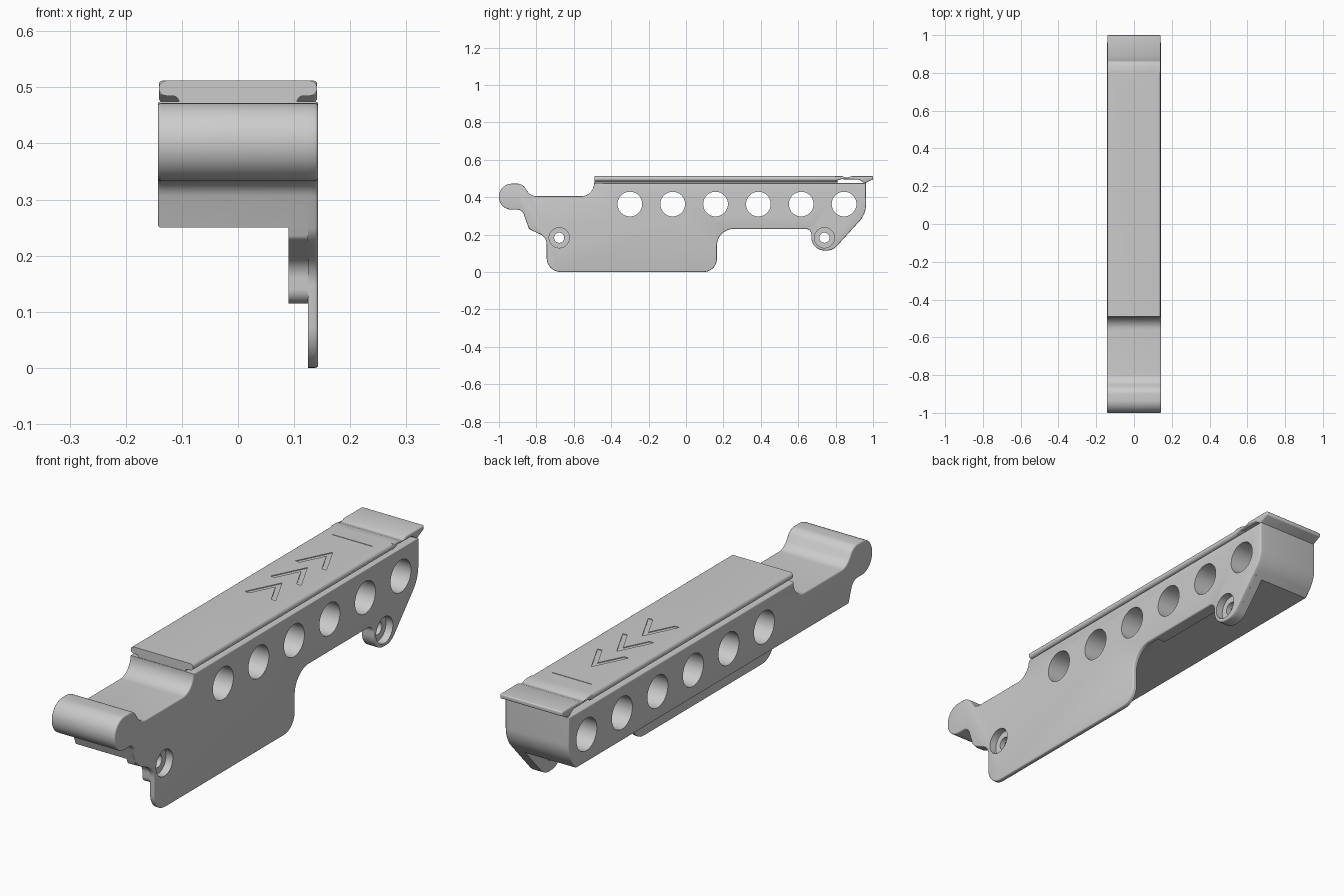
import bpy, bmesh, math
from mathutils import Vector, Matrix

if "Cube" in bpy.data.objects:
    bpy.data.objects.remove(bpy.data.objects["Cube"], do_unlink=True)

grey = bpy.data.materials.new("plain_grey")
grey.use_nodes = True
GREY = (0.6, 0.6, 0.6, 1)
grey.diffuse_color = GREY
grey.node_tree.nodes["Principled BSDF"].inputs["Base Color"].default_value = GREY

PLACE = {"X": lambda u, v, w: (w, u, v),
         "Y": lambda u, v, w: (u, w, v),
         "Z": lambda u, v, w: (u, v, w)}


def rounded(corners, steps=10):
    """Outline from (u, v) or (u, v, radius) corners."""
    out = []
    for i, c in enumerate(corners):
        p = Vector(c[:2])
        if len(c) < 3:
            out.append(p)
            continue
        a = (Vector(corners[i - 1][:2]) - p).normalized()
        b = (Vector(corners[(i + 1) % len(corners)][:2]) - p).normalized()
        half = a.angle(b) / 2
        centre = p + (a + b).normalized() * c[2] / math.sin(half)
        start = p + a * c[2] / math.tan(half) - centre
        sweep = math.pi - 2 * half
        if a.x * b.y - a.y * b.x > 0:
            sweep = -sweep
        for k in range(steps + 1):
            out.append(centre + Matrix.Rotation(sweep * k / steps, 2) @ start)
    return out


def prism(name, outline, lo, hi, axis="X", soft=()):
    """Extrude an outline along an axis; soften the rims listed in soft."""
    bm = bmesh.new()
    rings = [[bm.verts.new(PLACE[axis](p[0], p[1], w)) for p in outline] for w in (lo, hi)]
    n = len(outline)
    caps = [bm.faces.new(r) for r in rings]
    for i in range(n):
        j = (i + 1) % n
        bm.faces.new((rings[0][i], rings[0][j], rings[1][j], rings[1][i]))
    bmesh.ops.recalc_face_normals(bm, faces=bm.faces)
    rims = [e for k in soft for e in caps[k].edges]
    if rims:
        bmesh.ops.bevel(bm, geom=rims, offset=0.006, segments=3, profile=0.5,
                        affect="EDGES", clamp_overlap=False)
    mesh = bpy.data.meshes.new(name)
    bm.to_mesh(mesh)
    bm.free()
    mesh.materials.append(grey)
    ob = bpy.data.objects.new(name, mesh)
    bpy.context.collection.objects.link(ob)
    return ob


def drill(name, y, z, r, lo, hi):
    ring = [(y + r * math.cos(k * math.tau / 40), z + r * math.sin(k * math.tau / 40))
            for k in range(40)]
    ob = prism(name, ring, lo, hi)
    ob.hide_render = True
    return ob


def cut(ob, cutters):
    for c in cutters:
        m = ob.modifiers.new("cut", "BOOLEAN")
        m.operation = "DIFFERENCE"
        m.solver = "EXACT"
        m.object = c
    bpy.ops.object.select_all(action="DESELECT")
    bpy.context.view_layer.objects.active = ob
    ob.select_set(True)
    for m in list(ob.modifiers):
        bpy.ops.object.modifier_apply(modifier=m.name)


W = 0.143       # half width
SKIN = 0.125    # inner face of the side plate

# Side silhouette: top step, front roll and its underside
front = [(0.962, 0.475), (-0.492, 0.475), (-0.492, 0.405, 0.068),
         (-0.83, 0.405, 0.06), (-0.875, 0.472, 0.05), (-1.0, 0.472, 0.068),
         (-1.0, 0.333, 0.068), (-0.875, 0.333, 0.04)]
heel = (0.962, 0.31, 0.13)
ear = [(0.67, 0.23, 0.03), (0.67, 0.115, 0.07), (0.785, 0.115, 0.07)]

body = prism("main_body", rounded(front + [(-0.847, 0.25), (0.908, 0.25), heel]),
             -W, SKIN, soft=(0,))
plate = prism("side_plate", rounded(front + [
    (-0.84, 0.23, 0.05), (-0.745, 0.185, 0.06), (-0.745, 0, 0.075),
    (0.165, 0, 0.07), (0.165, 0.23, 0.09)] + ear + [heel]), SKIN, W, soft=(1,))

# Thick lugs behind the screw holes
rear_lug = prism("rear_lug", rounded([(0.3, 0.25), (0.3, 0.23)] + ear + [(0.908, 0.25)]),
                 0.09, SKIN)
front_lug = prism("front_lug", rounded([
    (-0.847, 0.25), (-0.84, 0.23, 0.015), (-0.745, 0.185, 0.04), (-0.745, 0.115, 0.025),
    (-0.6, 0.115, 0.05), (-0.6, 0.25)]), 0.09, SKIN)

# Row of cross holes and the two counterbored screw holes
cross = [drill("cross_hole_cutter", -0.3 + 0.229 * i, 0.363, 0.066, -0.3, 0.3)
         for i in range(6)]
screws = []
for y in (-0.678, 0.74):
    screws.append(drill("screw_cutter", y, 0.183, 0.027, 0.05, 0.2))
    screws.append(drill("counterbore_cutter", y, 0.183, 0.054, 0.112, 0.2))
cut(body, cross)
cut(plate, cross + screws)
cut(rear_lug, screws[2:])
cut(front_lug, screws[:2])

# Sliding lid with a rounded lip over a narrow neck
half = [(0.105, 0.468), (0.105, 0.485, 0.012), (0.141, 0.485, 0.0133), (0.141, 0.512, 0.0133)]
section = half + [(-c[0],) + c[1:] for c in reversed(half)]
lid = prism("lid", rounded(section, 6), -0.49, 0.81, "Y")

# Arrow marks and a fine seam engraved in the lid
marks = []
for tip in (0.61, 0.447, 0.283):
    base = tip - 0.14
    arrow = [(0, tip), (0.07, base), (0.05, base), (0, tip - 0.04),
             (-0.05, base), (-0.07, base)]
    marks.append(prism("arrow_cutter", arrow, 0.509, 0.53, "Z"))
marks.append(prism("seam_cutter", [(-0.09, 0.735), (0.09, 0.735), (0.09, 0.738),
                                   (-0.09, 0.738)], 0.51, 0.53, "Z"))
cut(lid, marks)

# Springy rear tongue with a finger groove and a catch
tongue = prism("rear_tongue", rounded([
    (0.80, 0.512), (0.835, 0.512), (0.86, 0.503, 0.02), (0.885, 0.512),
    (1.0, 0.512, 0.005), (1.0, 0.495, 0.006), (0.955, 0.474), (0.925, 0.494, 0.02),
    (0.83, 0.496, 0.02), (0.80, 0.486)], 6), -0.141, 0.141, soft=(0, 1))

for c in cross + screws + marks:
    bpy.data.objects.remove(c, do_unlink=True)

# Smooth curves, keep edges crisp
bpy.ops.object.select_all(action="DESELECT")
for ob in (body, plate, rear_lug, front_lug, lid, tongue):
    ob.select_set(True)
bpy.context.view_layer.objects.active = body
bpy.ops.object.shade_smooth_by_angle(angle=math.radians(32))
